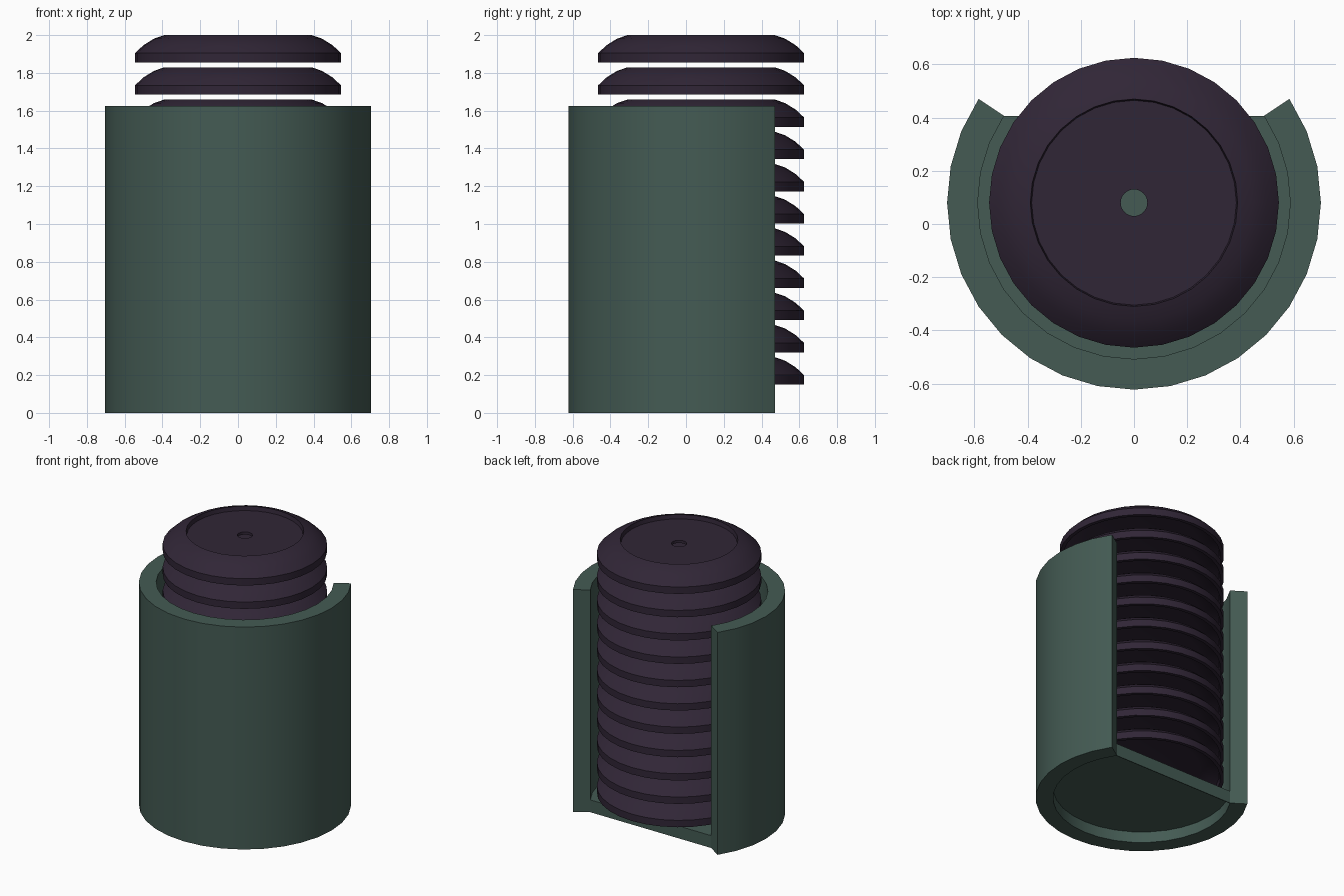
import bpy, bmesh, math

if "Cube" in bpy.data.objects:
    bpy.data.objects.remove(bpy.data.objects["Cube"], do_unlink=True)

AXIS_Y = 0.08          # shared axis of holder and discs
STEP = math.tau / 32   # all round parts use 32 sides


def material(name, rgb):
    m = bpy.data.materials.new(name)
    m.use_nodes = True
    m.diffuse_color = (*rgb, 1)
    bsdf = m.node_tree.nodes["Principled BSDF"]
    bsdf.inputs["Base Color"].default_value = (*rgb, 1)
    bsdf.inputs["Roughness"].default_value = 0.8
    return m


def finish(bm, name, mat, z=0):
    bmesh.ops.recalc_face_normals(bm, faces=bm.faces)
    mesh = bpy.data.meshes.new(name)
    bm.to_mesh(mesh)
    bm.free()
    ob = bpy.data.objects.new(name, mesh)
    bpy.context.collection.objects.link(ob)
    ob.location = (0, AXIS_Y, z)
    mesh.materials.append(mat)
    bpy.ops.object.select_all(action='DESELECT')
    ob.select_set(True)
    bpy.context.view_layer.objects.active = ob
    bpy.ops.object.shade_smooth_by_angle(angle=math.radians(25))
    return ob


def sweep(bm, profile, first, count):
    """Turn a closed (radius, z) profile about the axis in 32nds of a turn."""
    full = count == 32
    rings = []
    for i in range(count if full else count + 1):
        a = (first + i) * STEP
        rings.append([bm.verts.new((r * math.cos(a), r * math.sin(a), z)) for r, z in profile])
    n = len(profile)
    for i in range(count):
        a, b = rings[i], rings[(i + 1) % len(rings)]
        for j in range(n):
            k = (j + 1) % n
            bm.faces.new((a[j], b[j], b[k], a[k]))
    if not full:
        bm.faces.new(rings[0])
        bm.faces.new(rings[-1])


def prism(bm, outline, z0, z1):
    low = [bm.verts.new((x, y, z0)) for x, y in outline]
    high = [bm.verts.new((x, y, z1)) for x, y in outline]
    bm.faces.new(low)
    bm.faces.new(high)
    for i in range(len(low)):
        k = (i + 1) % len(low)
        bm.faces.new((low[i], low[k], high[k], high[i]))


green = material("dull_green", (0.058, 0.105, 0.088))
purple = material("dark_purple", (0.030, 0.019, 0.037))

# Holder wall, open at the back
R_OUT, R_IN, HEIGHT = 0.703, 0.588, 1.625
OPEN_FIRST, WALL_STEPS = 13, 22
bm = bmesh.new()
sweep(bm, [(R_OUT, 0), (R_OUT, HEIGHT), (R_IN, HEIGHT), (R_IN, 0)], OPEN_FIRST, WALL_STEPS)
finish(bm, "holder_wall", green)

# Floor plate, cut straight across the opening
arc = [(OPEN_FIRST + i) * STEP for i in range(WALL_STEPS + 1)]
outline = [(R_IN * math.cos(a), R_IN * math.sin(a)) for a in arc]
bm = bmesh.new()
prism(bm, outline, 0.08, 0.09)
finish(bm, "holder_floor", green)

# Thin lip below the straight edge of the floor
x, y = outline[-1]
bm = bmesh.new()
prism(bm, [(-x, y), (x, y), (x, y - 0.006), (-x, y - 0.006)], 0, 0.085)
finish(bm, "floor_lip", green)

# Stack of hollow domed discs with a sunken top and a centre hole
disc = [(0.545, 0), (0.545, 0.05), (0.5, 0.092), (0.445, 0.126), (0.39, 0.145),
        (0.385, 0.115), (0.05, 0.115), (0.05, 0.095), (0.385, 0.095),
        (0.47, 0.07), (0.515, 0.035), (0.52, 0)]
for i in range(11):
    bm = bmesh.new()
    sweep(bm, disc, 0, 32)
    finish(bm, f"disc_{i + 1}", purple, 0.15 + 0.1705 * i)
